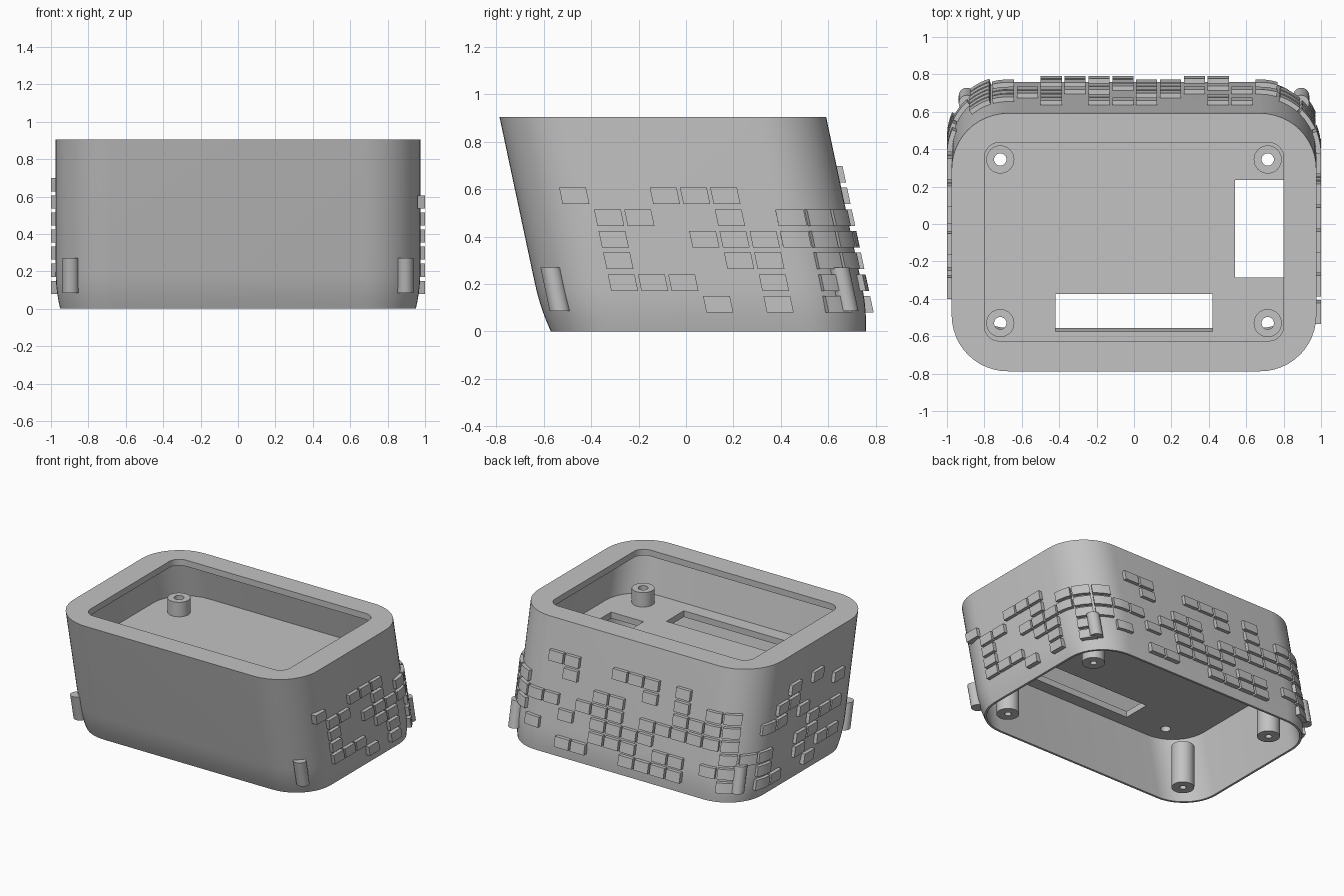
import bpy, bmesh, math
from mathutils import Matrix

if "Cube" in bpy.data.objects:
    bpy.data.objects.remove(bpy.data.objects["Cube"])

SHEAR = 0.2126            # body leans back towards its base
HX, S0, S1, R = 0.975, -0.595, 0.784, 0.3
TOP, WALL = 0.905, 0.04
STEPS = 12

grey = bpy.data.materials.new("warm_grey")
grey.use_nodes = True
grey.diffuse_color = (0.54, 0.54, 0.54, 1)
grey.node_tree.nodes["Principled BSDF"].inputs["Base Color"].default_value = (0.54, 0.54, 0.54, 1)


def finish(name, bm, smooth=True):
    bmesh.ops.recalc_face_normals(bm, faces=bm.faces)
    mesh = bpy.data.meshes.new(name)
    bm.to_mesh(mesh)
    bm.free()
    ob = bpy.data.objects.new(name, mesh)
    bpy.context.collection.objects.link(ob)
    mesh.materials.append(grey)
    if smooth:
        bpy.ops.object.select_all(action='DESELECT')
        ob.select_set(True)
        bpy.context.view_layer.objects.active = ob
        bpy.ops.object.shade_smooth_by_angle(angle=math.radians(30))
    return ob


def rounded(hx, y0, y1, r, z):
    pts = []
    corners = [(hx - r, y1 - r), (r - hx, y1 - r), (r - hx, y0 + r), (hx - r, y0 + r)]
    for q, (cx, cy) in enumerate(corners):
        for i in range(STEPS + 1):
            a = math.pi / 2 * (q + i / STEPS)
            pts.append((cx + r * math.cos(a), cy + r * math.sin(a), z))
    return pts


def body_ring(inset, z):
    ring = rounded(HX - inset, S0 + inset, S1 - inset, R - inset, z)
    return [(x, y - SHEAR * z, z) for x, y, z in ring]


def loft(name, rings, closed=False, smooth=True):
    bm = bmesh.new()
    loops = [[bm.verts.new(p) for p in ring] for ring in rings]
    n = len(loops[0])
    pairs = list(zip(loops, loops[1:]))
    if closed:
        pairs.append((loops[-1], loops[0]))
    else:
        bm.faces.new(loops[0])
        bm.faces.new(loops[-1])
    for a, b in pairs:
        for i in range(n):
            j = (i + 1) % n
            bm.faces.new((a[i], a[j], b[j], b[i]))
    return finish(name, bm, smooth)


def tube(name, x, y, z0, z1, r, hole, smooth=True):
    def circle(rad, z):
        return [(x + rad * math.cos(a * math.pi / 16), y + rad * math.sin(a * math.pi / 16), z)
                for a in range(32)]
    rings = [circle(r, z0), circle(r, z1)]
    if hole:
        rings += [circle(hole, z1), circle(hole, z0)]
    return loft(name, rings, bool(hole), smooth)


# Leaning shell with a softened foot, straight inner wall and an overhanging rim
LIP = TOP - 0.045
rings = []
for i in range(6):
    z = 0.04 * i
    rings.append(body_ring(0.024 * (1 - z / 0.2) ** 2, z))
rings.append(body_ring(0, TOP))
rings += [rounded(0.8, -0.625, 0.435, 0.08, z) for z in (TOP, LIP)]
rings += [body_ring(WALL, z) for z in (LIP, 0)]
loft("shell", rings, closed=True)

# Inner deck with two windows and four screw holes
FLOOR, UNDER = 0.565, 0.52
deck = loft("inner_deck", [body_ring(WALL - 0.01, z) for z in (UNDER, FLOOR)], smooth=False)
cutters = []
for x0, x1, y0, y1 in ((0.54, 0.8, -0.285, 0.235), (-0.42, 0.42, -0.575, -0.375)):
    bm = bmesh.new()
    mid = Matrix.Translation(((x0 + x1) / 2, (y0 + y1) / 2, 0.55))
    bmesh.ops.create_cube(bm, size=1, matrix=mid @ Matrix.Diagonal((x1 - x0, y1 - y0, 0.3, 1)))
    cutters.append(finish("window_cutter", bm, False))
pegs = [(x, y) for x in (-0.715, 0.715) for y in (-0.53, 0.345)]
for x, y in pegs:
    cutters.append(tube("hole_cutter", x, y, 0.4, 0.7, 0.033, 0, smooth=False))
bpy.context.view_layer.objects.active = deck
for c in cutters:
    c.hide_render = True
    mod = deck.modifiers.new("cut", 'BOOLEAN')
    mod.operation, mod.object, mod.solver = 'DIFFERENCE', c, 'EXACT'
    bpy.ops.object.modifier_apply(modifier=mod.name)
for c in cutters:
    bpy.data.objects.remove(c)

# Standoffs above the deck and screw posts set into the lower corners
for x, y in pegs:
    tube("standoff", x, y, FLOOR - 0.005, 0.67, 0.075, 0.033)
    tube("screw_post", x * 1.05, y + 0.135, 0.03, 0.34, 0.075, 0.022)

# Upright lugs on the outside corners, leaning with the shell
for sx in (-1, 1):
    for cy, sy in ((S0 + R, -1), (S1 - R, 1)):
        d = (R + 0.01) * math.sqrt(0.5)
        lug = tube("corner_lug", sx * (HX - R + d), cy + sy * d, 0.085, 0.27, 0.043, 0)
        for v in lug.data.vertices:
            v.co.y -= SHEAR * v.co.z


# Raised tiles wrapped round the sides and back
def around(p, out):
    arc, side, back = R * math.pi / 2, S1 - R, 2 * (HX - R)
    r = R + out
    if p < side:
        return HX + out, p
    p -= side
    if p < arc:
        return HX - R + r * math.cos(p / R), side + r * math.sin(p / R)
    p -= arc
    if p < back:
        return HX - R - p, S1 + out
    p -= back
    if p < arc:
        return R - HX - r * math.sin(p / R), side + r * math.cos(p / R)
    return -HX - out, side - (p - arc)


pattern = [
    "...........##..###.#......#.#...",
    "#..###......#....#.#.##..##...#.",
    ".##..#.###....##...####.##.#....",
    ".#..########.###.######.....###.",
    ".#...##.##..#.####....###..##...",
    ".###..#.#.#...###.##.##.#..#.##.",
    "....#.#.#...##..####..#.##..#...",
]
SLICES = 4
bm = bmesh.new()
for row, line in enumerate(pattern):
    z = 0.663 - 0.0915 * row
    for k, mark in enumerate(line):
        if mark != "#":
            continue
        sections = []
        for i in range(SLICES + 1):
            p = S1 - R - 0.834 + 0.1275 * k + 0.113 * (i / SLICES - 0.5)
            ring = []
            for out, dz in ((-0.015, -0.035), (0.025, -0.035), (0.025, 0.035), (-0.015, 0.035)):
                x, s = around(p, out)
                ring.append(bm.verts.new((x, s - SHEAR * (z + dz), z + dz)))
            sections.append(ring)
        bm.faces.new(sections[0])
        bm.faces.new(sections[-1])
        for a, b in zip(sections, sections[1:]):
            for i in range(4):
                j = (i + 1) % 4
                bm.faces.new((a[i], a[j], b[j], b[i]))
finish("raised_tiles", bm)
